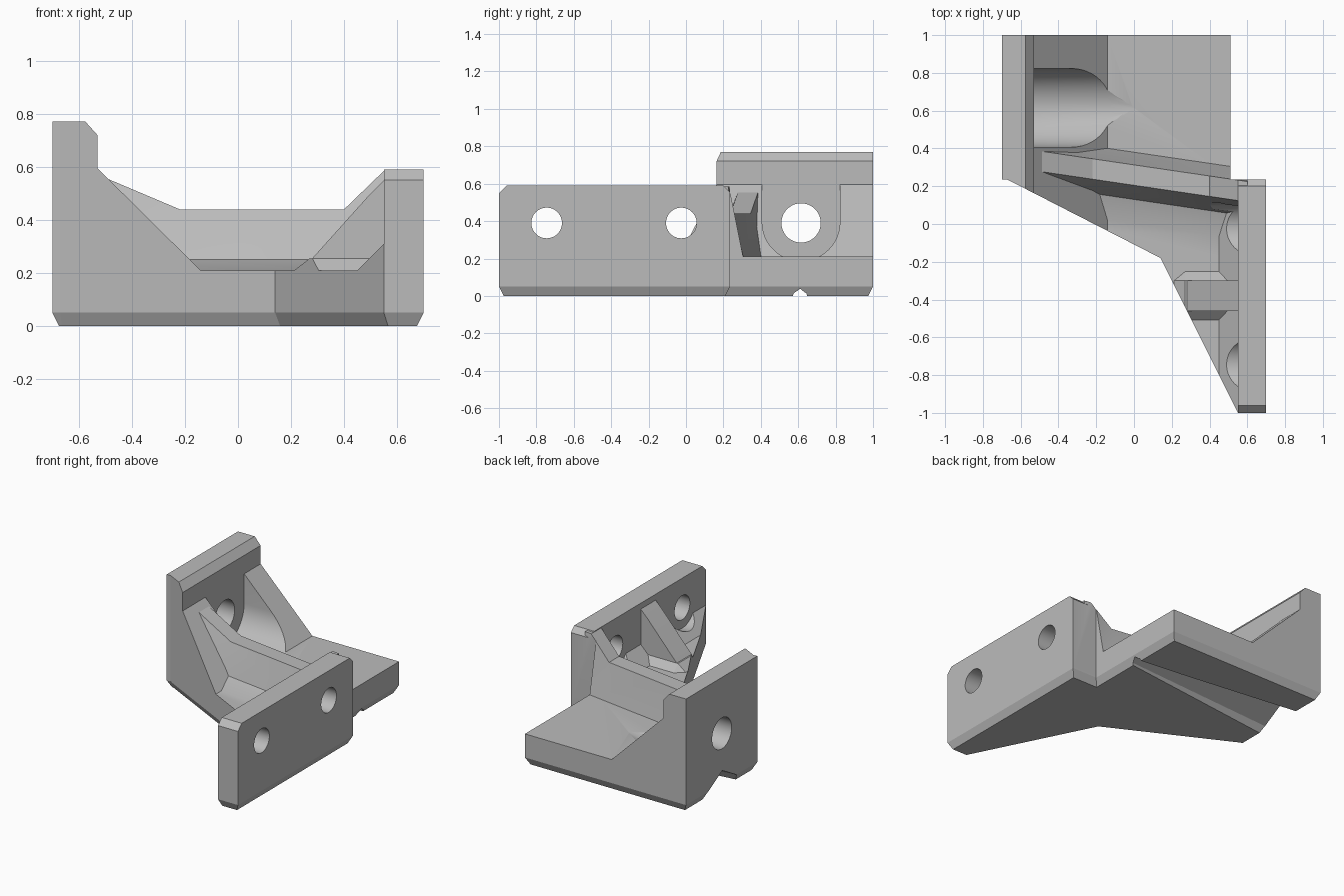
import bpy, bmesh, math
from mathutils import Matrix, Vector

old = bpy.data.objects.get("Cube")
if old:
    bpy.data.objects.remove(old, do_unlink=True)

grey = bpy.data.materials.new("plain grey")
grey.use_nodes = True
grey.diffuse_color = (0.5, 0.5, 0.5, 1)
grey.node_tree.nodes["Principled BSDF"].inputs["Base Color"].default_value = (0.5, 0.5, 0.5, 1)


def make(name, bm):
    bmesh.ops.recalc_face_normals(bm, faces=bm.faces)
    mesh = bpy.data.meshes.new(name)
    bm.to_mesh(mesh)
    bm.free()
    ob = bpy.data.objects.new(name, mesh)
    mesh.materials.append(grey)
    bpy.context.collection.objects.link(ob)
    return ob


def loft(name, sections):
    """Skin a row of matching closed sections and cap the ends."""
    bm = bmesh.new()
    rings = [[bm.verts.new(p) for p in s] for s in sections]
    n = len(rings[0])
    for a, b in zip(rings, rings[1:]):
        for i in range(n):
            j = (i + 1) % n
            bm.faces.new((a[i], a[j], b[j], b[i]))
    bm.faces.new(rings[0])
    bm.faces.new(rings[-1][::-1])
    return make(name, bm)


def along_x(name, yz, x0, x1):
    return loft(name, [[(x, y, z) for y, z in yz] for x in (x0, x1)])


def along_y(name, xz, y0, y1):
    return loft(name, [[(x, y, z) for x, z in xz] for y in (y0, y1)])


def rod(name, y, z, r, x0, x1):
    ring = [(y + r * math.cos(t), z + r * math.sin(t))
            for t in (2 * math.pi * i / 48 for i in range(48))]
    return along_x(name, ring, x0, x1)


def combine(body, tool, operation):
    mod = body.modifiers.new(operation, 'BOOLEAN')
    mod.operation, mod.solver, mod.object = operation, 'EXACT', tool
    tool.hide_render = True
    bpy.ops.object.select_all(action='DESELECT')
    bpy.context.view_layer.objects.active = body
    body.select_set(True)
    bpy.ops.object.modifier_apply(modifier=mod.name)
    bpy.data.objects.remove(tool, do_unlink=True)


# Floor slab, trimmed later by the footprint
body = along_x("angle_bracket", [(-1.3, -.1), (1.3, -.1), (1.3, .21), (-1.3, .21)], -1.2, 1.2)

# Left wall with chamfered lip and sloping gusset
left_wall = along_y("left_wall", [(-.9, .1), (-.9, .77), (-.575, .77), (-.53, .72),
                                  (-.53, .595), (-.04, .11)], -.4, 1.2)

# Right mounting plate with clipped top corners, and its foot fillet
right_plate = along_x("right_plate", [(-1.1, .1), (-1.1, .45), (-.96, .59), (.2, .59),
                                      (.3, .49), (.3, .1)], .55, .9)
plate_foot = along_y("plate_foot", [(.35, .11), (.65, .41), (.65, .11)], -1.2, .28)

# Long cross rib: tapered section, rising towards both walls
sections = []
for x, top in ((-.6, .6), (-.48, .55), (-.22, .44), (.40, .44), (.55, .585), (.6, .585)):
    s = -.147 * x
    sections.append([(x, .42 + s, .11), (x, .38 + s, .21), (x, .313 + s, top),
                     (x, .205 + s, top), (x, .13 + s, .25), (x, -.03 + s, .2), (x, -.03 + s, .11)])
cross_rib = loft("cross_rib", sections)

# Short plate rib with flared base
short_rib = along_y("short_rib", [(.15, .11), (.28, .255), (.5, .5), (.56, .56), (.6, .56),
                                  (.6, .11)], -.46, -.30)
rib_flare = loft("rib_flare", [
    [(x, -.55, .17), (x, -.46, z), (x, -.30, z), (x, -.21, .17)]
    for x, z in ((.2, .2), (.27, .255), (.6, .255))])

for part in (left_wall, right_plate, plate_foot, cross_rib, short_rib, rib_flare):
    combine(body, part, 'UNION')

# Footprint block with chamfered underside
outline = [(-.7, 1), (.51, 1), (.51, .235), (.7, .235), (.7, -1), (.55, -1),
           (.14, -.18), (-.67, .235), (-.7, .235)]
bm = bmesh.new()
low = bm.faces.new([bm.verts.new((x, y, .05)) for x, y in outline])
up = bmesh.ops.extrude_face_region(bm, geom=[low])
bmesh.ops.translate(bm, vec=(0, 0, .95),
                    verts=[v for v in up["geom"] if isinstance(v, bmesh.types.BMVert)])
bmesh.ops.recalc_face_normals(bm, faces=bm.faces)
bottom = min(bm.faces, key=lambda f: f.calc_center_median().z)
bmesh.ops.inset_region(bm, faces=[bottom], thickness=.025, use_even_offset=True)
for v in bottom.verts:
    v.co.z = 0
combine(body, make("footprint", bm), 'INTERSECT')

# Round-bottomed pocket in the gusset, ending in a shallow cone
arc = [(.615 + .208 * math.cos(t), .395 - .208 * math.sin(t))
       for t in (math.pi * i / 24 for i in range(25))]
pocket = arc + [(.407, .9), (.823, .9)]
tip = [(.615 + (y - .615) * .3, .395 + (z - .395) * .89) for y, z in pocket]
combine(body, loft("pocket", [[(x, y, z) for y, z in ring] for x, ring in
                              ((-.53, pocket), (-.14, pocket), (0, tip))]), 'DIFFERENCE')

# Through holes and the screw head recesses behind the plate
combine(body, rod("wall_hole", .615, .39, .105, -.9, -.4), 'DIFFERENCE')
for y in (-.745, -.025):
    combine(body, rod("plate_hole", y, .39, .082, .4, .9), 'DIFFERENCE')
    combine(body, rod("screw_recess", y, .39, .14, .36, .55), 'DIFFERENCE')

# Tapered groove under the base
combine(body, loft("groove", [
    [(x, .61 - w, -.02), (x, .61 - w * .8, h * .35), (x, .61, h),
     (x, .61 + w * .8, h * .35), (x, .61 + w, -.02)]
    for x, w, h in ((-.75, .2, .14), (.55, .035, .035))]), 'DIFFERENCE')

bpy.ops.object.select_all(action='DESELECT')
bpy.context.view_layer.objects.active = body
body.select_set(True)
bpy.ops.object.shade_smooth_by_angle(angle=math.radians(20))
